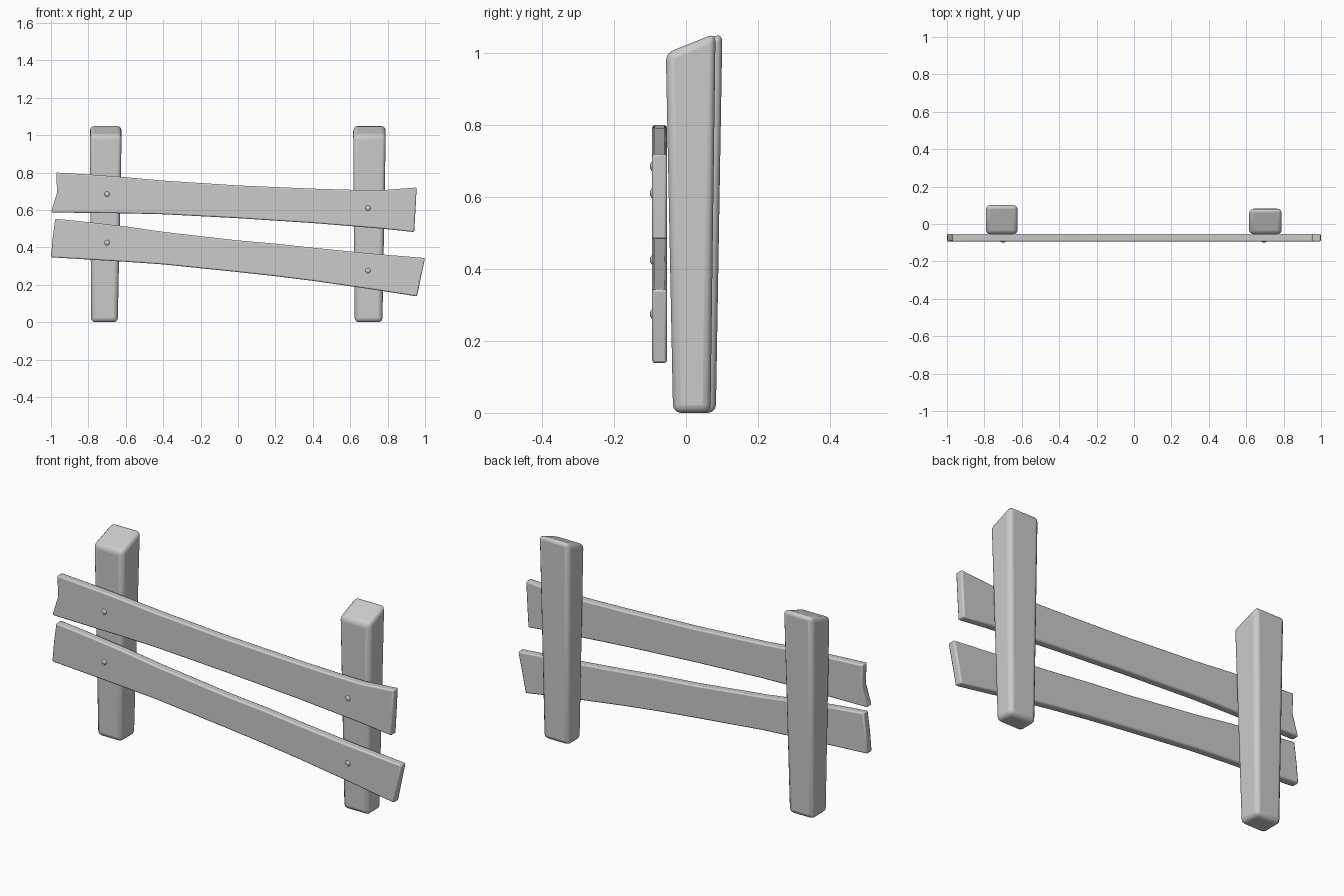
import bpy, bmesh
from mathutils import Matrix

if "Cube" in bpy.data.objects:
    bpy.data.objects.remove(bpy.data.objects["Cube"])


def finish(name, bm, bevel=0.0, segments=2):
    bmesh.ops.recalc_face_normals(bm, faces=bm.faces)
    me = bpy.data.meshes.new(name)
    bm.to_mesh(me)
    bm.free()
    ob = bpy.data.objects.new(name, me)
    bpy.context.collection.objects.link(ob)
    if bevel:
        mod = ob.modifiers.new("soft_edges", 'BEVEL')
        mod.width = bevel
        mod.segments = segments
        mod.limit_method = 'ANGLE'
        mod.angle_limit = 0.7
    bpy.ops.object.select_all(action='DESELECT')
    ob.select_set(True)
    bpy.context.view_layer.objects.active = ob
    bpy.ops.object.shade_smooth_by_angle(angle=0.7)
    return ob


def post(name, bottom, top):
    """Tapered post with slanted top; bottom/top = (x0, x1, y0, y1)."""
    bm = bmesh.new()
    rings = []
    for (x0, x1, y0, y1), zf, zb in ((bottom, 0.003, 0.003), (top, 1.0, 1.055)):
        rings.append([bm.verts.new(c) for c in
                      ((x0, y0, zf), (x1, y0, zf), (x1, y1, zb), (x0, y1, zb))])
    lo, hi = rings
    bm.faces.new(lo)
    bm.faces.new(hi)
    for i in range(4):
        j = (i + 1) % 4
        bm.faces.new((lo[i], lo[j], hi[j], hi[i]))
    for v in lo:
        v.co.z = 0.0
    return finish(name, bm, 0.022, 3)


def plank(name, top, bottom, mid_ends, y0=-0.094, y1=-0.053):
    """Warped board between an upper and a lower edge line, with shaped ends."""
    bm = bmesh.new()
    n = len(top)
    sides = []
    for y in (y0, y1):
        cols = []
        for i, (t, b) in enumerate(zip(top, bottom)):
            mx = mid_ends[0] if i == 0 else mid_ends[1] if i == n - 1 else (t[0] + b[0]) / 2
            mid = (mx, (t[1] + b[1]) / 2)
            cols.append([bm.verts.new((p[0], y, p[1])) for p in (b, mid, t)])
        sides.append(cols)
        for a, c in zip(cols, cols[1:]):
            for k in range(2):
                bm.faces.new((a[k], c[k], c[k + 1], a[k + 1]))
    f, r = sides
    for i in range(n - 1):
        for k in (0, 2):
            bm.faces.new((f[i][k], f[i + 1][k], r[i + 1][k], r[i][k]))
    for i in (0, n - 1):
        for k in range(2):
            bm.faces.new((f[i][k], f[i][k + 1], r[i][k + 1], r[i][k]))
    return finish(name, bm, 0.007, 2)


# Posts
post("left_post", (-0.785, -0.643, -0.036, 0.083), (-0.792, -0.622, -0.056, 0.101))
post("right_post", (0.624, 0.772, -0.036, 0.068), (0.616, 0.790, -0.056, 0.082))

# Rails
plank("upper_rail",
      [(-0.972, 0.800), (-0.8, 0.790), (-0.6, 0.775), (-0.4, 0.757), (0, 0.731),
       (0.4, 0.714), (0.6, 0.708), (0.77, 0.706), (0.955, 0.720)],
      [(-1.0, 0.587), (-0.8, 0.584), (-0.6, 0.582), (-0.4, 0.577), (0, 0.556),
       (0.4, 0.530), (0.6, 0.514), (0.77, 0.500), (0.942, 0.482)],
      (-0.967, 0.949))
plank("lower_rail",
      [(-0.977, 0.553), (-0.8, 0.535), (-0.6, 0.512), (-0.4, 0.483), (0, 0.437),
       (0.2, 0.420), (0.4, 0.398), (0.7, 0.368), (1.0, 0.343)],
      [(-1.0, 0.347), (-0.8, 0.335), (-0.6, 0.323), (-0.4, 0.309), (0, 0.268),
       (0.2, 0.246), (0.4, 0.221), (0.7, 0.178), (0.957, 0.138)],
      (-0.991, 0.978))

# Nail heads
for name, x, z in (("upper_left_nail", -0.70, 0.685), ("upper_right_nail", 0.695, 0.61),
                   ("lower_left_nail", -0.70, 0.425), ("lower_right_nail", 0.695, 0.275)):
    bm = bmesh.new()
    bmesh.ops.create_uvsphere(
        bm, u_segments=12, v_segments=8, radius=0.015,
        matrix=Matrix.Translation((x, -0.091, z)) @ Matrix.Diagonal((1, 0.6, 1, 1)))
    finish(name, bm)
